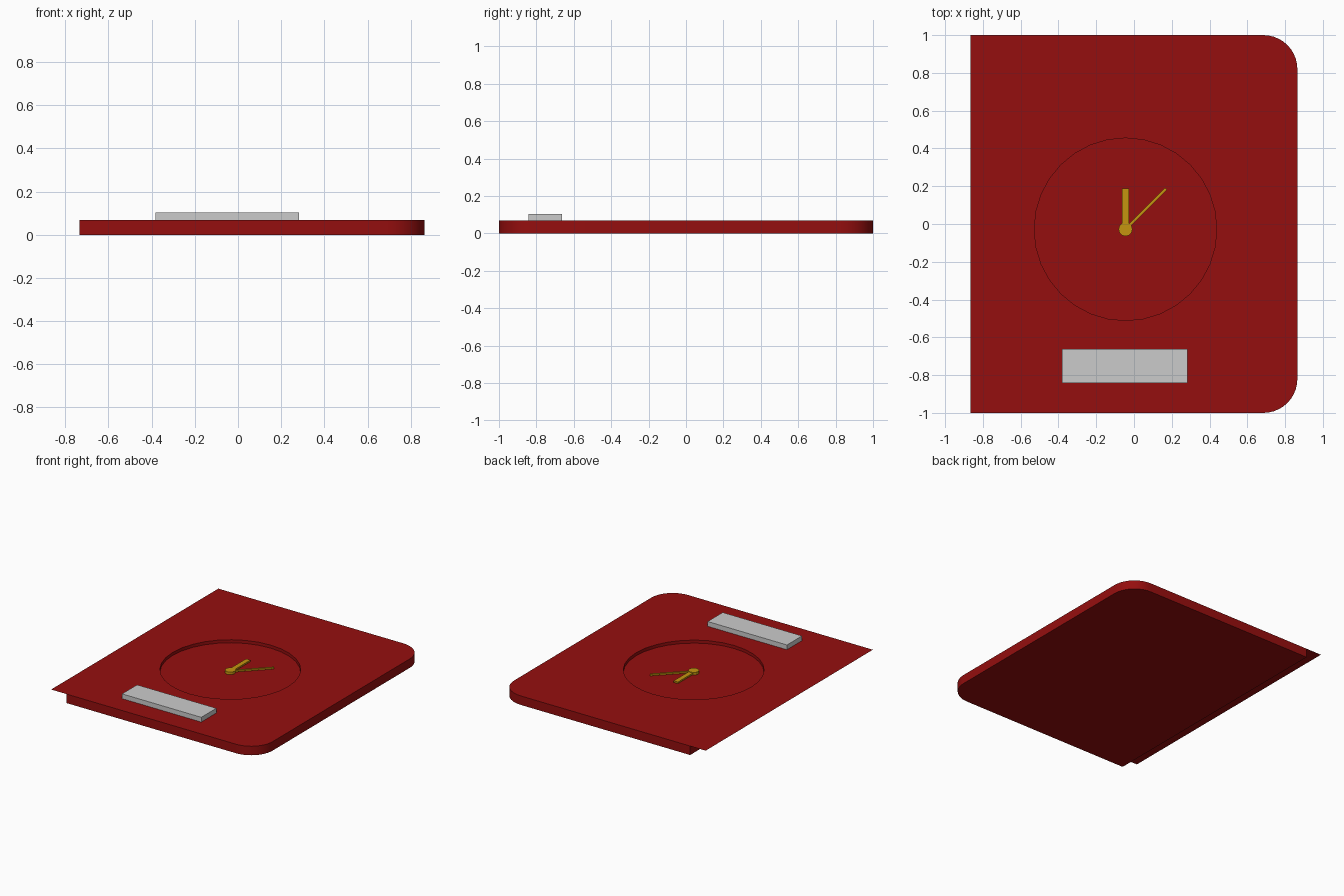
import bpy, bmesh, math
from mathutils import Matrix, Vector

if "Cube" in bpy.data.objects:
    bpy.data.objects.remove(bpy.data.objects["Cube"])

def material(name, rgb):
    m = bpy.data.materials.new(name)
    m.diffuse_color = (*rgb, 1)
    m.use_nodes = True
    m.node_tree.nodes["Principled BSDF"].inputs["Base Color"].default_value = m.diffuse_color
    return m

RED = material("dark red", (0.30, 0.0045, 0.0045))
GREY = material("light grey", (0.60, 0.60, 0.60))
GOLD = material("gold", (0.56, 0.30, 0.005))

TOP, FLOOR = 0.068, 0.045
CX, CY, RAD = -0.045, -0.028, 0.483

def finish(bm, name, mat, smooth=False):
    me = bpy.data.meshes.new(name)
    bm.to_mesh(me)
    bm.free()
    ob = bpy.data.objects.new(name, me)
    bpy.context.collection.objects.link(ob)
    me.materials.append(mat)
    if smooth:
        bpy.ops.object.select_all(action='DESELECT')
        ob.select_set(True)
        bpy.context.view_layer.objects.active = ob
        bpy.ops.object.shade_smooth_by_angle(angle=math.radians(35))
    return ob

def outline(left, r=0.18, n=10):
    # square left corners, rounded right corners, counter-clockwise
    pts = [(left, 1), (left, -1)]
    for cy, start in ((-1 + r, -90), (1 - r, 0)):
        for i in range(n + 1):
            a = math.radians(start + 90 * i / n)
            pts.append((0.865 - r + r * math.cos(a), cy + r * math.sin(a)))
    return pts

def ring(bm, pts, z):
    return [bm.verts.new((x, y, z)) for x, y in pts]

def bridge(bm, a, b):
    n = len(a)
    for i in range(n):
        j = (i + 1) % n
        bm.faces.new((a[i], a[j], b[j], b[i]))

def loop_edges(bm, vs):
    return [bm.edges.new((vs[i], vs[(i + 1) % len(vs)])) for i in range(len(vs))]

# case: side walls and bottom, stopping short of the left edge
bm = bmesh.new()
lo, hi = ring(bm, outline(-0.735), 0), ring(bm, outline(-0.735), TOP)
bridge(bm, lo, hi)
bm.faces.new(lo[::-1])
finish(bm, "case_body", RED, True)

# cover: thin sheet overhanging the left side, with the round dial opening
circle = [(CX + RAD * math.cos(2 * math.pi * i / 32),
           CY + RAD * math.sin(2 * math.pi * i / 32)) for i in range(32)]
bm = bmesh.new()
outer, hole = ring(bm, outline(-0.865), TOP), ring(bm, circle, TOP)
bmesh.ops.triangle_fill(bm, use_beauty=True, normal=(0, 0, 1),
                        edges=loop_edges(bm, outer) + loop_edges(bm, hole))
for f in bm.faces:
    f.normal_update()
    if f.normal.z < 0:
        f.normal_flip()
finish(bm, "top_cover", RED)

# recessed dial: wall facing inwards and floor
bm = bmesh.new()
rim, base = ring(bm, circle, TOP), ring(bm, circle, FLOOR)
bridge(bm, rim, base)
bm.faces.new(base)
finish(bm, "dial_recess", RED, True)

def box(name, mat, x0, x1, y0, y1, z0, z1, turn=0.0, pivot=(0, 0)):
    bm = bmesh.new()
    m = (Matrix.Translation((*pivot, 0)) @ Matrix.Rotation(turn, 4, 'Z')
         @ Matrix.Translation(((x0 + x1) / 2, (y0 + y1) / 2, (z0 + z1) / 2))
         @ Matrix.Diagonal((x1 - x0, y1 - y0, z1 - z0, 1)))
    bmesh.ops.create_cube(bm, size=1, matrix=m)
    return finish(bm, name, mat)

# raised plate near the front edge
box("front_plate", GREY, -0.382, 0.282, -0.842, -0.662, TOP - 0.002, 0.104)

# clock hands and hub inside the recess
box("hour_hand", GOLD, -0.018, 0.018, 0, 0.215, 0.05, 0.062, 0, (CX, CY))
box("minute_hand", GOLD, -0.008, 0.008, 0, 0.304, 0.05, 0.061,
    -math.radians(45), (CX, CY))
bm = bmesh.new()
bmesh.ops.create_cone(bm, cap_ends=True, segments=12, radius1=0.037, radius2=0.037,
                      depth=0.02, matrix=Matrix.Translation((CX, CY, 0.055)))
finish(bm, "hand_hub", GOLD)
